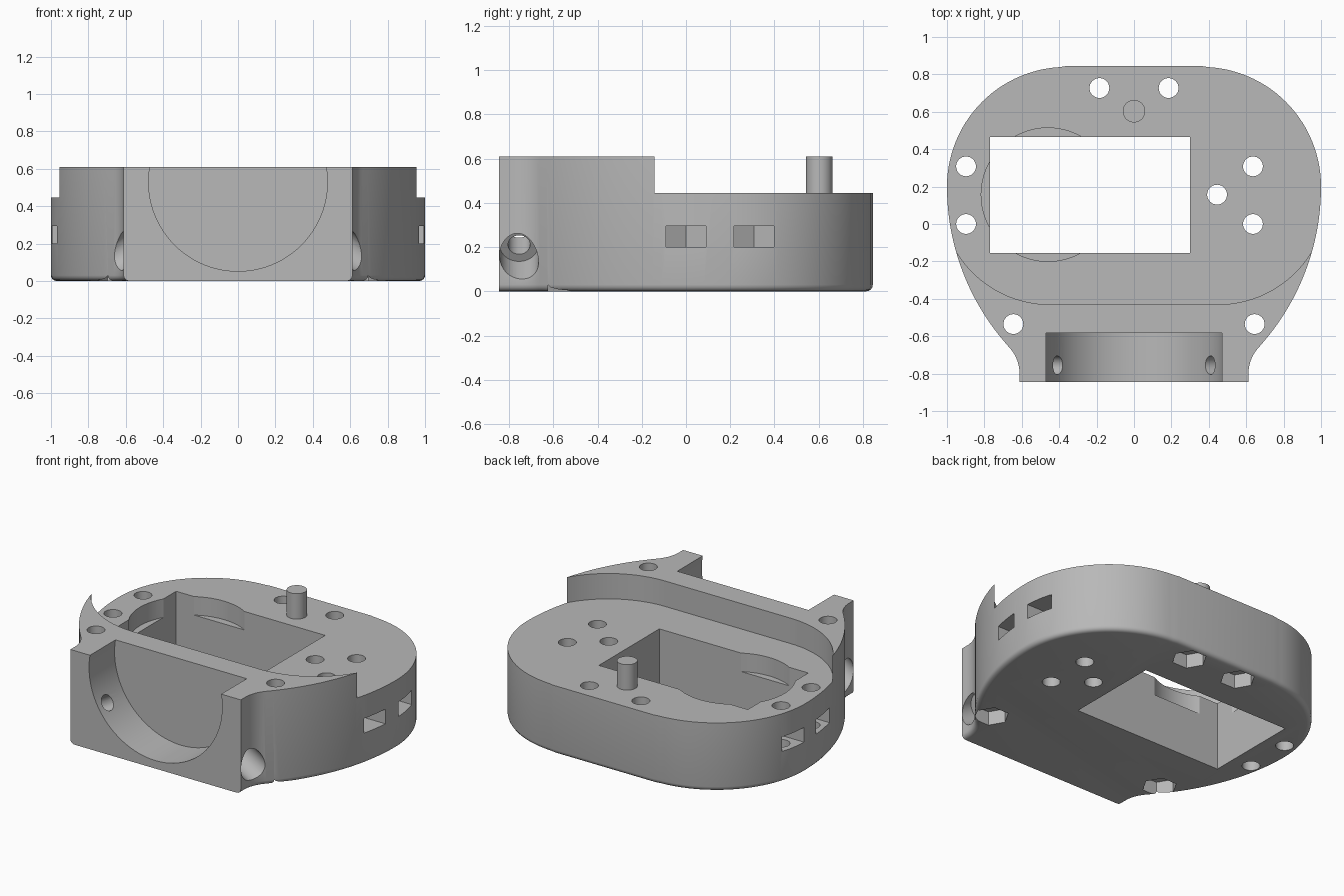
import bpy, bmesh, math
from mathutils import Matrix, Vector

old = bpy.data.objects.get("Cube")
if old:
    bpy.data.objects.remove(old, do_unlink=True)

grey = bpy.data.materials.new("plain_grey")
grey.use_nodes = True
COLOUR = (0.48, 0.48, 0.48, 1)
grey.diffuse_color = COLOUR
grey.node_tree.nodes["Principled BSDF"].inputs["Base Color"].default_value = COLOUR

TOP, DECK = 0.61, 0.445


def arc(cx, cy, r, start, end, n=20):
    steps = [math.radians(start + (end - start) * i / n) for i in range(n + 1)]
    return [(cx + r * math.cos(a), cy + r * math.sin(a)) for a in steps]


def mirrored(half):
    """Close a right-hand outline with its mirror image."""
    return half + [(-x, y) for x, y in reversed(half)]


def to_object(name, bm):
    bmesh.ops.recalc_face_normals(bm, faces=bm.faces)
    mesh = bpy.data.meshes.new(name)
    bm.to_mesh(mesh)
    bm.free()
    mesh.materials.append(grey)
    obj = bpy.data.objects.new(name, mesh)
    bpy.context.collection.objects.link(obj)
    return obj


def prism(points, z0, z1):
    bm = bmesh.new()
    face = bm.faces.new([bm.verts.new((x, y, z0)) for x, y in points])
    up = bmesh.ops.extrude_face_region(bm, geom=[face])["geom"]
    bmesh.ops.translate(bm, vec=(0, 0, z1 - z0),
                        verts=[v for v in up if isinstance(v, bmesh.types.BMVert)])
    return bm


def rod(start, end, r, sides=32):
    start, end = Vector(start), Vector(end)
    axis = end - start
    turn = axis.to_track_quat('Z', 'Y').to_matrix().to_4x4()
    bm = bmesh.new()
    bmesh.ops.create_cone(bm, cap_ends=True, segments=sides, radius1=r, radius2=r,
                          depth=axis.length,
                          matrix=Matrix.Translation((start + end) / 2) @ turn)
    return bm


def activate(obj):
    bpy.ops.object.select_all(action='DESELECT')
    obj.select_set(True)
    bpy.context.view_layer.objects.active = obj


def cut(bm):
    """Subtract a shape from the housing and discard it."""
    cutter = to_object("cutter", bm)
    cutter.hide_render = True
    mod = housing.modifiers.new("cut", 'BOOLEAN')
    mod.operation, mod.solver, mod.object = 'DIFFERENCE', 'EXACT', cutter
    activate(housing)
    bpy.ops.object.modifier_apply(modifier=mod.name)
    bpy.data.objects.remove(cutter, do_unlink=True)


# Housing: rounded back, bulging sides, flared flat front
side = [(0.612, -0.845)]
side += arc(0.818, -0.80, 0.206, 180, 137.6, 10)
side += arc(-0.275, 0.2, 1.275, -42.4, 0, 24)[1:]
side += arc(0.36, 0.2, 0.64, 0, 90, 28)
side[-29:-28] = []
side[-1] = (0.36, 0.845)
bm = prism(mirrored(side), 0, TOP)
bottom_rim = [e for e in bm.edges
              if all(v.co.z < 0.001 for v in e.verts)
              and not all(v.co.y < -0.844 for v in e.verts)]
bmesh.ops.bevel(bm, geom=bottom_rim, offset=0.03, segments=4, profile=0.5,
                affect='EDGES', clamp_overlap=False)
housing = to_object("housing", bm)

# Lowered deck behind the front wall
deck = arc(0.45, 0.154, 0.584, -90, 0, 28) + [(1.034, 1.2)]
cut(prism(mirrored(deck), DECK, 1))

# Round cradle in the front
cut(rod((0, -1, 0.53), (0, -0.583, 0.53), 0.478, 96))

# Rectangular window with a shallow round seat
cut(prism([(-0.77, -0.155), (0.3, -0.155), (0.3, 0.465), (-0.77, 0.465)], -0.2, 1))
cut(rod((-0.46, 0.157, 0.325), (-0.46, 0.157, 1), 0.357, 80))


def hexagon(x, y, r=0.104):
    return [(x + r * math.cos(i * math.pi / 3), y + r * math.sin(i * math.pi / 3))
            for i in range(6)]


# Screw holes through the deck and nut pockets underneath
for s in (1, -1):
    for x, y in ((0.185, 0.727), (0.645, -0.535)):
        cut(rod((s * x, y, -0.2), (s * x, y, 1), 0.053))
        cut(prism(hexagon(s * x, y), -0.2, 0.09))
cut(rod((0.444, 0.157, -0.2), (0.444, 0.157, 1), 0.053))

# Side nut slots, pointed at the inner end, with their screw holes
for s, x in ((1, 0.636), (-1, 0.898)):
    for y in (0.0, 0.308):
        slot = [(s * 1.2, y - 0.09), (s * 1.2, y + 0.09), (s * (x - 0.052), y + 0.09),
                (s * (x - 0.104), y), (s * (x - 0.052), y - 0.09)]
        cut(prism(slot, 0.2, 0.295))
        cut(rod((s * x, y, -0.2), (s * x, y, 1), 0.053))

# Slanted counterbored holes leading into the cradle
for s in (1, -1):
    def along(d):
        return (s * 0.857 * d, -0.755, 0.53 - 0.515 * d)
    cut(rod(along(0.35), along(0.8), 0.05))
    cut(rod(along(0.62), along(1.0), 0.088, 40))

# Locating pin on the deck
pin = to_object("locating_pin", rod((0, 0.603, DECK - 0.02), (0, 0.603, TOP), 0.06))

for obj in (housing, pin):
    activate(obj)
    bpy.ops.object.shade_smooth_by_angle(angle=math.radians(28))
